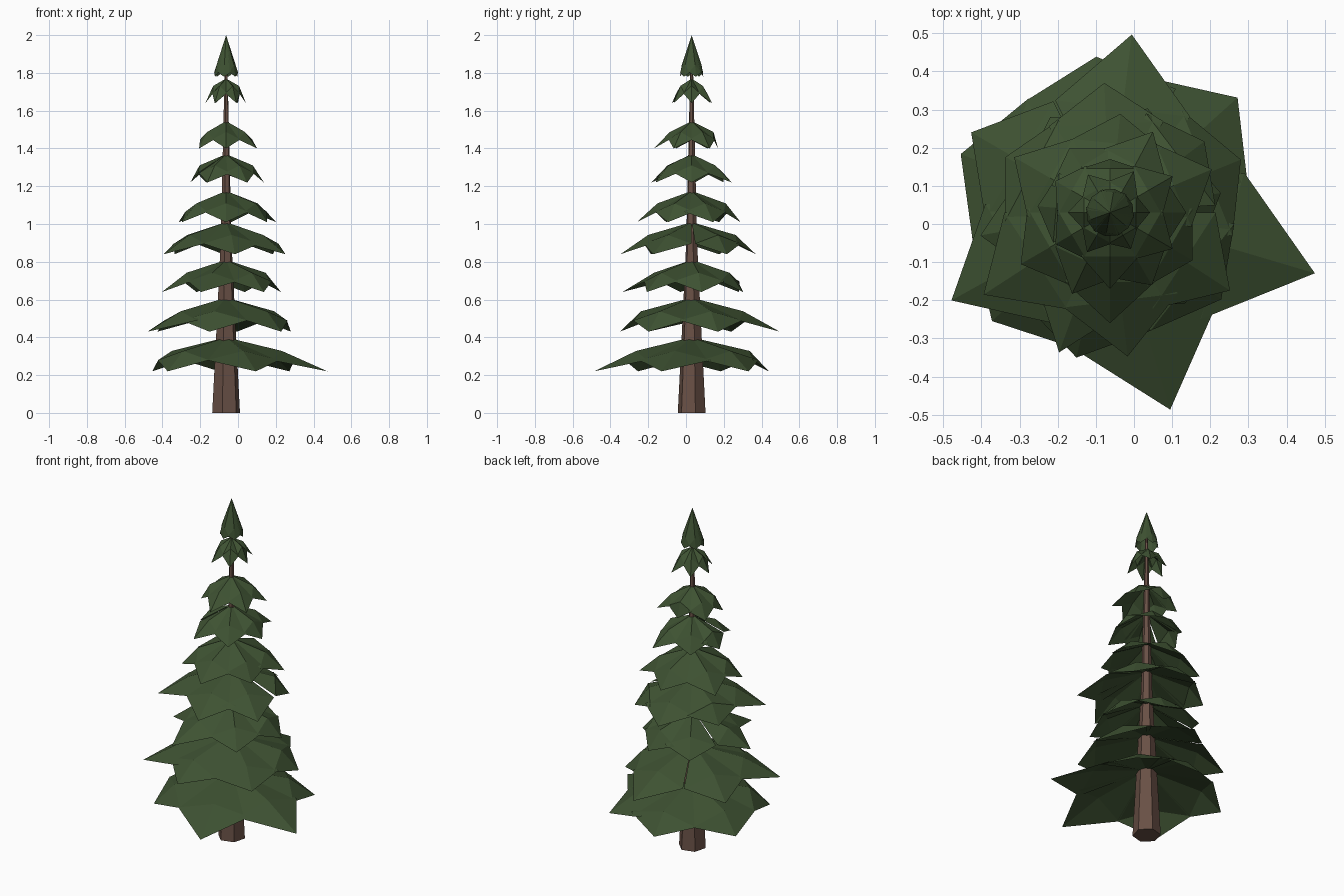
import bpy, bmesh, math

if "Cube" in bpy.data.objects:
    bpy.data.objects.remove(bpy.data.objects["Cube"])

CX, CY = -0.063, 0.03   # trunk axis


def material(name, rgb):
    m = bpy.data.materials.new(name)
    m.diffuse_color = (*rgb, 1)
    m.use_nodes = True
    m.node_tree.nodes["Principled BSDF"].inputs["Base Color"].default_value = m.diffuse_color
    return m


bark = material("bark_brown", (0.14, 0.08, 0.06))
needle = material("needle_green", (0.048, 0.084, 0.032))


def finish(bm, name, mat):
    bmesh.ops.recalc_face_normals(bm, faces=bm.faces)
    me = bpy.data.meshes.new(name)
    bm.to_mesh(me)
    bm.free()
    me.materials.append(mat)
    ob = bpy.data.objects.new(name, me)
    bpy.context.collection.objects.link(ob)
    return ob


# Trunk: tapering six-sided post
bm = bmesh.new()
rings = []
for z, r in ((0, 0.076), (0.4, 0.055), (0.9, 0.03), (1.85, 0.007)):
    rings.append([bm.verts.new((CX + r * math.cos(math.radians(15 + 60 * i)),
                                CY + r * math.sin(math.radians(15 + 60 * i)), z))
                  for i in range(6)])
for a, b in zip(rings, rings[1:]):
    for i in range(6):
        j = (i + 1) % 6
        bm.faces.new((a[i], a[j], b[j], b[i]))
bm.faces.new(rings[0][::-1])
bm.faces.new(rings[-1])
finish(bm, "trunk", bark)


def tier(name, top, low, boughs, along=0.66, mid_drop=0.4, side_drop=0.67):
    """Six overlapping kite-shaped boughs, folded on a ridge and drooping from one apex."""
    bm = bmesh.new()
    drop = top - low
    mean = sum(b[1] for b in boughs) / len(boughs)
    d = along * mean
    w = d * math.tan(math.radians(33))
    for ang, length in boughs:
        c, s = math.cos(math.radians(ang)), math.sin(math.radians(ang))

        def v(u, t, k):
            return bm.verts.new((CX + u * c - t * s, CY + u * s + t * c, top - k * drop))
        apex, mid, tip = v(0, 0, 0), v(d, 0, mid_drop), v(length, 0, 1)
        left, right = v(d, w, side_drop), v(d, -w, side_drop)
        for f in ((apex, mid, left), (mid, tip, left), (apex, right, mid), (mid, right, tip)):
            bm.faces.new(f)
    # normals all point upwards by winding
    bmesh.ops.remove_doubles(bm, verts=bm.verts, dist=0.0005)
    finish(bm, name, needle)


# Bough tiers, bottom to top: (angle, length) per bough
tier("boughs_1", 0.40, 0.22, [(-16.5, .56), (42, .45), (95, .41), (158.6, .42), (222.6, .42), (287, .54)])
tier("boughs_2", 0.61, 0.43, [(22, .37), (83, .47), (150, .42), (209, .475), (257, .39), (322, .37)])
tier("boughs_3", 0.81, 0.64, [(10, .295), (70, .29), (122, .295), (190, .345), (250, .39), (310, .31)])
tier("boughs_4", 1.01, 0.84, [(37, .31), (92.5, .34), (152, .31), (213, .395), (277, .38), (327, .375)])
tier("boughs_5", 1.175, 1.01, [(23, .29), (84, .26), (150, .29), (210, .27), (270, .29), (330, .25)])
tier("boughs_6", 1.37, 1.22, [(0, .2), (62, .24), (122, .2), (175, .19), (245, .235), (300, .22)])
tier("boughs_7", 1.545, 1.40, [(30, .19), (90, .14), (150, .165), (210, .165), (270, .2), (330, .19)])
tier("boughs_8", 1.77, 1.64, [(0, .105), (60, .125), (120, .115), (180, .11), (240, .12), (300, .11)],
     along=0.6, mid_drop=0.3, side_drop=0.6)
tier("crown_tip", 2.0, 1.78, [(20 + 60 * i, .063) for i in range(6)],
     along=0.85, mid_drop=0.72, side_drop=0.9)
